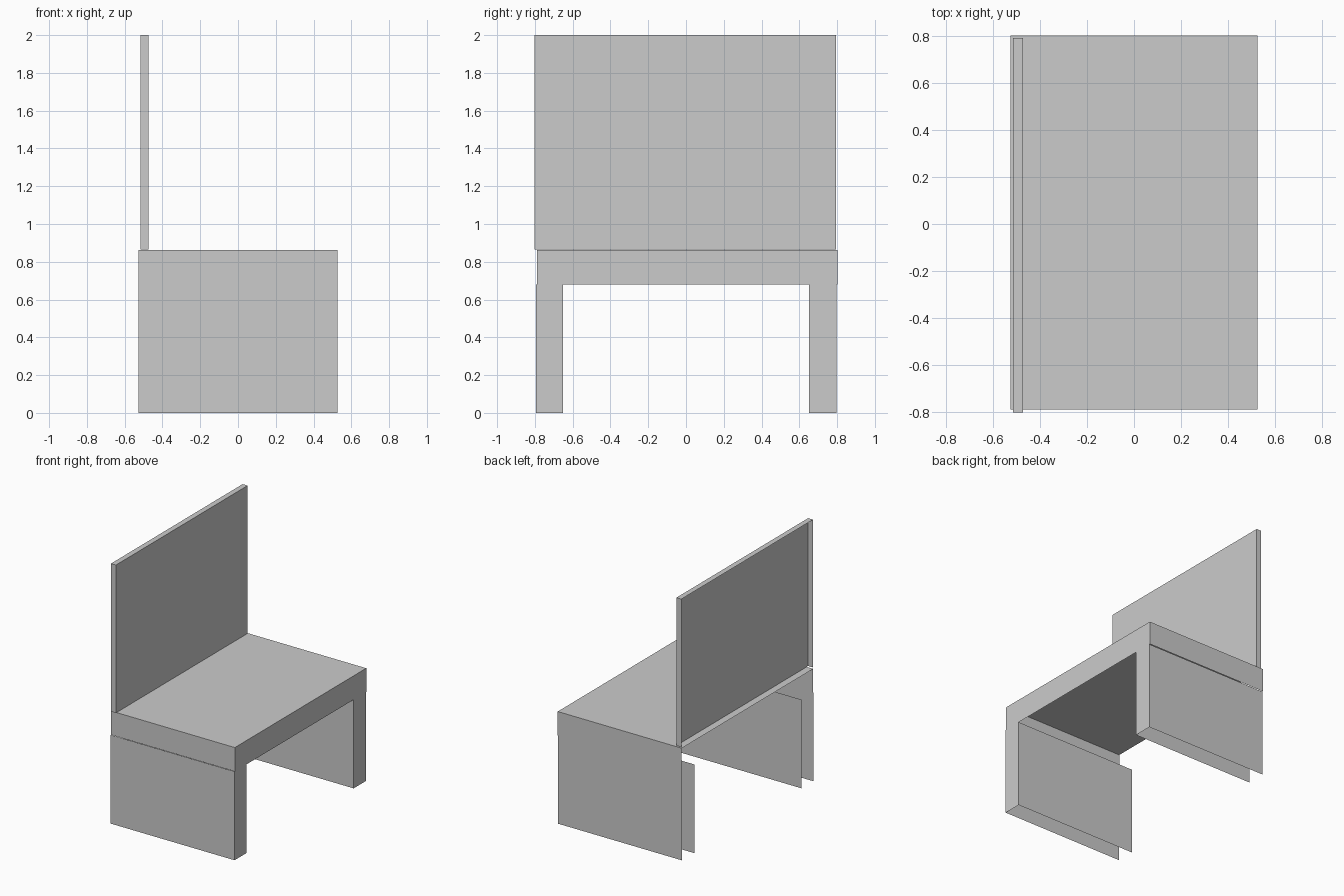
import bpy

if "Cube" in bpy.data.objects:
    bpy.data.objects.remove(bpy.data.objects["Cube"], do_unlink=True)

grey = bpy.data.materials.new("plain_grey")
grey.use_nodes = True
colour = (0.6, 0.6, 0.6, 1)
grey.diffuse_color = colour
grey.node_tree.nodes["Principled BSDF"].inputs["Base Color"].default_value = colour


def open_box(name, x, y, z, sides):
    """Box between the given limits that keeps only the named sides."""
    verts = [(a, b, c) for a in x for b in y for c in z]
    quads = {"x-": (0, 1, 3, 2), "x+": (4, 6, 7, 5),
             "y-": (0, 4, 5, 1), "y+": (2, 3, 7, 6),
             "z-": (0, 2, 6, 4), "z+": (1, 5, 7, 3)}
    mesh = bpy.data.meshes.new(name)
    mesh.from_pydata(verts, [], [quads[s] for s in sides])
    mesh.materials.append(grey)
    obj = bpy.data.objects.new(name, mesh)
    bpy.context.collection.objects.link(obj)
    return obj


half_depth = 0.526
seat_x = (-half_depth, half_depth)
seat_z = (0.68, 0.863)

# Seat slab, open underneath and at the rear
open_box("seat", seat_x, (-0.79, 0.803), seat_z, ("x+", "y-", "y+", "z+"))

# Hollow side legs, open at the rear, top and floor
leg_z = (0, seat_z[0])
leg_sides = ("x+", "y-", "y+")
open_box("right_leg", seat_x, (-0.793, -0.65), leg_z, leg_sides)
open_box("left_leg", seat_x, (0.65, 0.797), leg_z, leg_sides)

# Upright backrest, a thin shell open at the rear
open_box("backrest", (-0.516, -0.474), (-0.803, 0.793), (0.866, 2),
         ("x+", "y-", "y+", "z+"))
